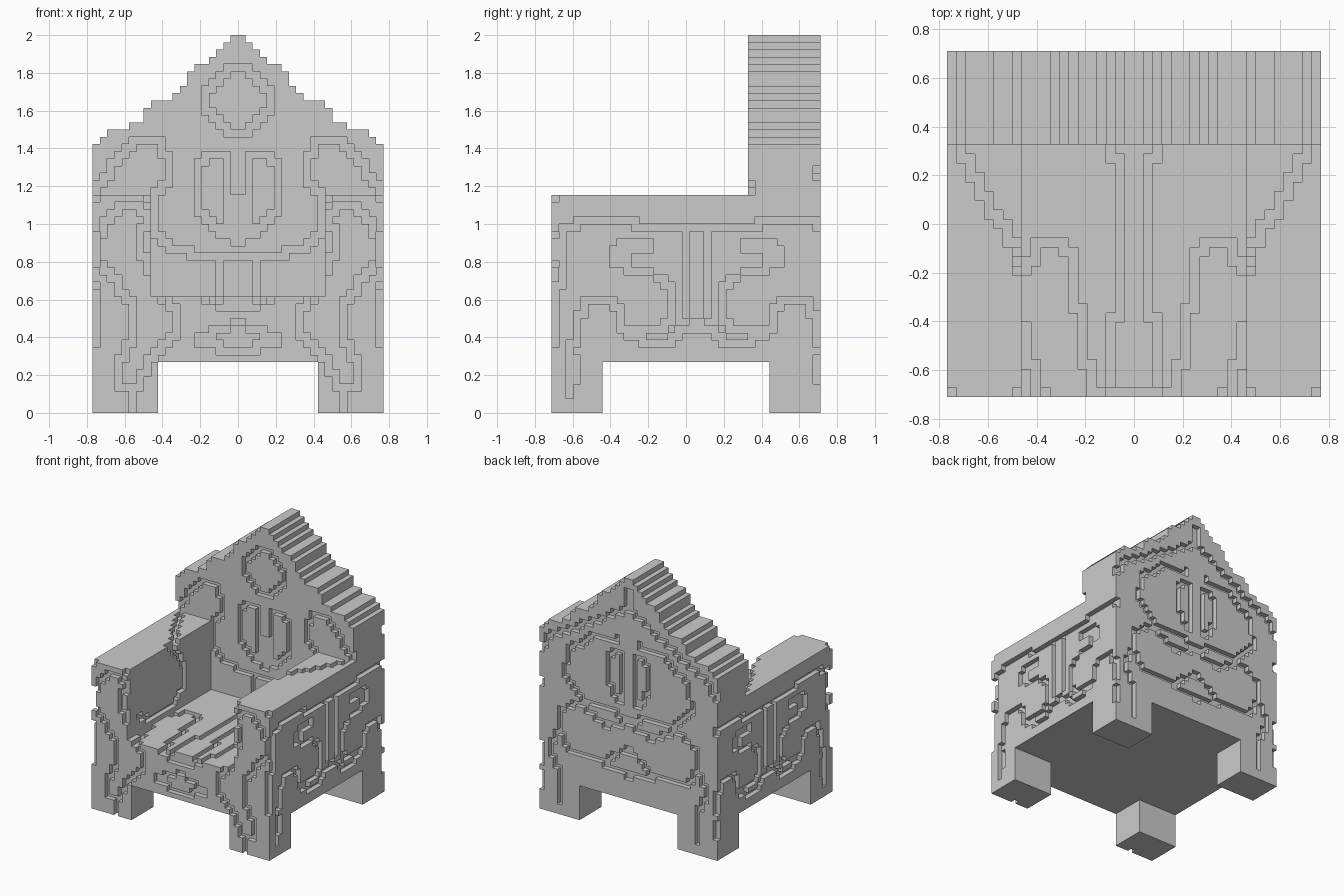
import bpy, bmesh
from math import floor

V = 2 / 52                      # block size
NX, NY, NZ = 40, 37, 52         # blocks across, deep, high
carved = set()                  # blocks removed by the ornament grooves


def cell(x, y, z):
    return (floor(x / V + NX / 2), floor(y / V + NY / 2), floor(z / V))


def groove(to3d, pts, flip=None):
    """Trace a polyline of blocks on a face, mirrored left to right."""
    if flip is not None:        # also mirror along the face's first axis
        groove(to3d, [(flip - a, b) for a, b in pts])
    for (a, b), (c, d) in zip(pts, pts[1:]):
        n = 80
        for s in range(n + 1):
            t = s / n
            i, j, k = cell(*to3d(a + (c - a) * t, b + (d - b) * t))
            carved.add((i, j, k))
            carved.add((NX - 1 - i, j, k))


def box(x0, x1, y0, y1, z0, z1):
    return {(i, j, k) for i in range(x0, x1) for j in range(y0, y1) for k in range(z0, z1)}


# faces that carry ornament
front = lambda a, b: (a, -0.70, b)
panel = lambda a, b: (a, 0.34, b)
rear = lambda a, b: (a, 0.70, b)
side = lambda a, b: (0.76, a, b)
inner = lambda a, b: (0.475, a, b)
seat_top = lambda a, b: (a, b, 0.60)
arm_top = lambda a, b: (a, b, 1.14)

# backrest front: top medallion, twin petals, big outer scroll, lower stem
groove(panel, [(.02, 1.81), (.06, 1.81), (.10, 1.75), (.17, 1.68), (.17, 1.60),
               (.10, 1.54), (.06, 1.50), (.02, 1.48)])
groove(panel, [(.06, 1.33), (.10, 1.37), (.17, 1.37), (.21, 1.29), (.21, 1.06),
               (.13, .98), (.06, .94), (.02, .92)])
groove(panel, [(.06, 1.33), (.06, 1.02), (.02, .96)])
groove(panel, [(.02, 1.14), (.02, .92)])
groove(panel, [(.75, 1.17), (.69, 1.27), (.60, 1.38), (.52, 1.44), (.40, 1.42),
               (.37, 1.35), (.37, 1.23), (.44, 1.17), (.44, .96), (.35, .88),
               (.20, .83), (.02, .83)])
groove(panel, [(.10, .82), (.10, .63)])

# seat: centre stripes and the curved side scrolls
groove(seat_top, [(.10, .31), (.06, .27), (.06, -.36), (.10, -.40), (.10, -.70)])
groove(seat_top, [(.44, -.19), (.40, -.11), (.37, -.08), (.31, -.08), (.25, -.12),
                  (.25, -.30), (.21, -.40), (.21, -.53), (.17, -.61), (.17, -.69)])
groove(seat_top, [(.44, -.42), (.44, -.56), (.40, -.61), (.40, -.69)])
groove(seat_top, [(.02, -.69), (.15, -.69)])

# armrests: diagonal on top, running down the inner wall
groove(arm_top, [(.71, .31), (.65, .20), (.56, .02), (.48, -.11), (.48, -.20)])
groove(inner, [(-.20, 1.14), (-.06, 1.02), (.0, .92), (.0, .78), (-.15, .67),
               (-.42, .66), (-.58, .76)])
groove(arm_top, [(.75, -.69), (.76, -.70)])
groove(arm_top, [(.48, -.69), (.40, -.69)])

# front: arm scrolls running down the legs, and the apron motif
groove(front, [(.75, .88), (.71, 1.02), (.65, 1.08), (.56, 1.10), (.48, 1.04),
               (.52, .92), (.50, .83), (.44, .73), (.38, .60), (.33, .52),
               (.33, .40), (.44, .31), (.50, .20), (.56, .10), (.56, .01)])
groove(front, [(.75, .83), (.71, .75), (.63, .67), (.56, .55), (.56, .38),
               (.63, .25), (.63, .14), (.56, .12)])
groove(front, [(.75, .37), (.75, .61)])
groove(front, [(.02, .48), (.06, .44), (.17, .41), (.21, .38), (.13, .36),
               (.06, .33), (.02, .33)])
groove(front, [(.02, .56), (.10, .56), (.10, .60)])

# sides: paired scrolls around a double bar
MID = 3 * V
groove(side, [(-.69, .90), (-.65, .97), (-.52, 1.02), (-.31, 1.02), (-.25, .98), (.06, .98)], MID)
groove(side, [(.0, .96), (.0, .50)], MID)
groove(side, [(-.19, .90), (-.25, .92), (-.33, .92), (-.38, .86), (-.37, .79), (-.27, .75),
              (-.12, .72), (-.08, .65), (-.08, .48), (-.15, .44), (-.27, .44)], MID)
groove(side, [(-.35, .83), (-.21, .87)], MID)
groove(side, [(.06, .48), (-.02, .44), (-.10, .38), (-.20, .37), (-.33, .44),
              (-.37, .56), (-.44, .61), (-.52, .58), (-.56, .50), (-.60, .35),
              (-.60, .10)], MID)
groove(side, [(-.56, .17), (-.56, .27)], MID)
groove(side, [(-.69, .63), (-.65, .73), (-.65, .92)], MID)

# rear: gable line, petals, upper and lower rings, leg lines
groove(rear, [(.02, 1.90), (.02, 1.75), (.25, 1.62), (.45, 1.50), (.69, 1.38), (.75, 1.25)])
groove(rear, [(.06, 1.40), (.15, 1.40), (.19, 1.20), (.10, 1.02), (.04, 1.05), (.06, 1.40)])
groove(rear, [(.10, 1.50), (.30, 1.47), (.50, 1.32), (.56, 1.12), (.42, .96), (.15, .95), (.02, .88)])
groove(rear, [(.02, .86), (.20, .80), (.42, .92), (.58, .82), (.60, .66), (.50, .52),
              (.22, .50), (.02, .66)])
groove(rear, [(.60, .68), (.69, .50), (.60, .32), (.60, .10)])
groove(rear, [(.02, .46), (.20, .50)])

# part volumes, in blocks
steps = [37, 38, 39, 39, 39, 40, 40, 42, 43, 43, 43, 44, 45, 47, 48, 48, 49, 50, 51, 52]
gable = set()
for i, h in enumerate(steps + steps[::-1]):
    gable |= box(i, i + 1, 27, NY, 16, h)
parts = {
    "backrest": gable,
    "seat": box(0, NX, 0, NY, 7, 16),
    "left_armrest": box(0, 8, 0, 27, 16, 30),
    "right_armrest": box(32, NX, 0, 27, 16, 30),
}
for xn, x0 in (("left", 0), ("right", NX - 9)):
    for yn, y0 in (("front", 0), ("back", NY - 7)):
        parts[f"{yn}_{xn}_leg"] = box(x0, x0 + 9, y0, y0 + 7, 0, 7)

solid = set().union(*parts.values()) - carved

# each side of a block: neighbour direction and its corners
SIDES = [((1, 0, 0), [(1, 0, 0), (1, 1, 0), (1, 1, 1), (1, 0, 1)]),
         ((-1, 0, 0), [(0, 0, 0), (0, 0, 1), (0, 1, 1), (0, 1, 0)]),
         ((0, 1, 0), [(0, 1, 0), (0, 1, 1), (1, 1, 1), (1, 1, 0)]),
         ((0, -1, 0), [(0, 0, 0), (1, 0, 0), (1, 0, 1), (0, 0, 1)]),
         ((0, 0, 1), [(0, 0, 1), (1, 0, 1), (1, 1, 1), (0, 1, 1)]),
         ((0, 0, -1), [(0, 0, 0), (0, 1, 0), (1, 1, 0), (1, 0, 0)])]


def build(name, cells):
    """Skin the outside of a block volume."""
    bm = bmesh.new()
    verts = {}
    for c in cells & solid:
        for d, corners in SIDES:
            if tuple(a + b for a, b in zip(c, d)) in solid:
                continue
            face = []
            for q in corners:
                p = tuple(a + b for a, b in zip(c, q))
                if p not in verts:
                    verts[p] = bm.verts.new(((p[0] - NX / 2) * V, (p[1] - NY / 2) * V, p[2] * V))
                face.append(verts[p])
            bm.faces.new(face)
    me = bpy.data.meshes.new(name)
    bm.to_mesh(me)
    bm.free()
    bpy.context.collection.objects.link(bpy.data.objects.new(name, me))


for name, cells in parts.items():
    build(name, cells)
